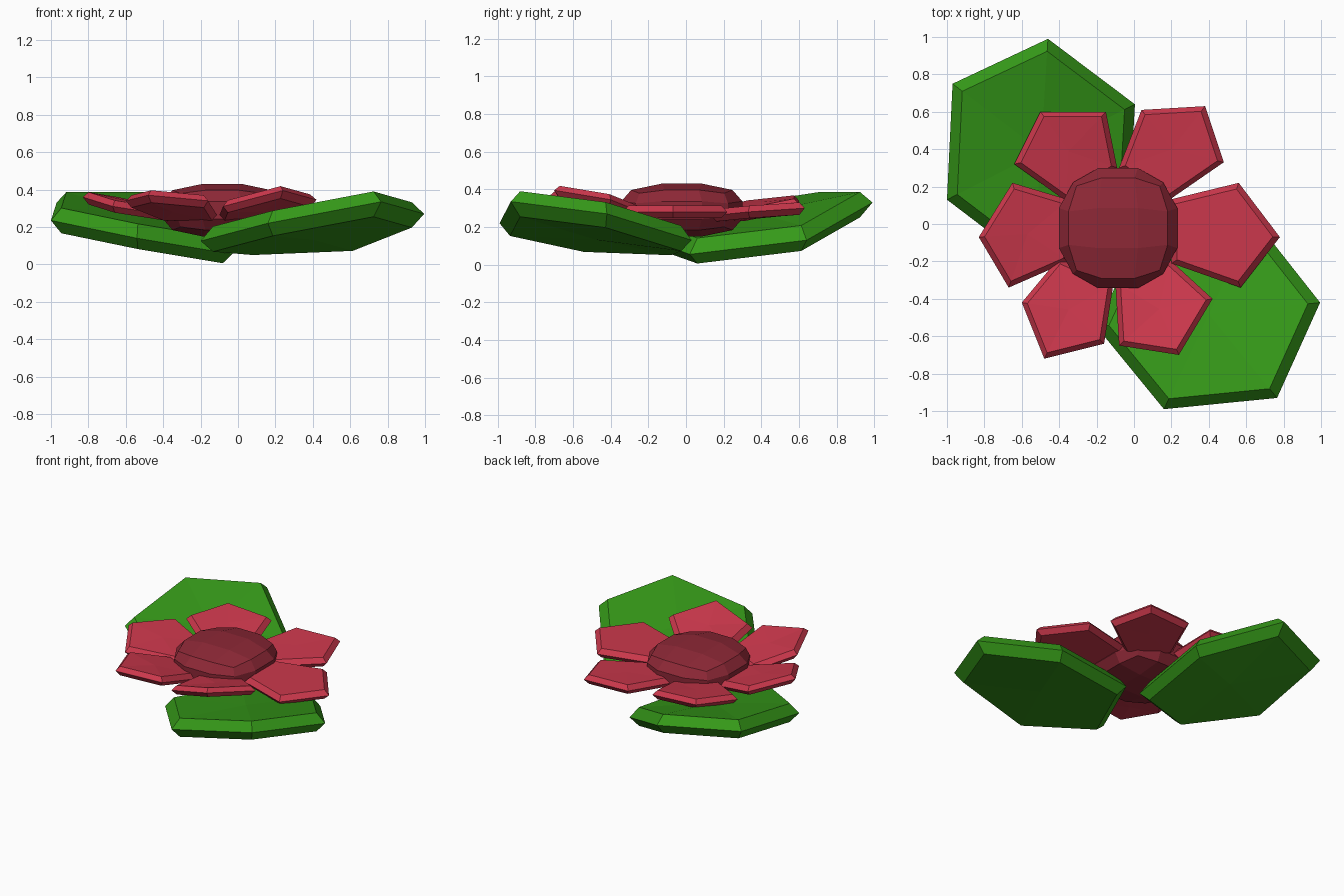
import bpy, bmesh, math
from mathutils import Vector

if "Cube" in bpy.data.objects:
    bpy.data.objects.remove(bpy.data.objects["Cube"])


def material(name, color):
    m = bpy.data.materials.new(name)
    m.diffuse_color = (*color, 1)
    m.use_nodes = True
    m.node_tree.nodes["Principled BSDF"].inputs["Base Color"].default_value = m.diffuse_color
    return m


RED = material("petal_red", (0.60, 0.039, 0.072))
DARK = material("center_red", (0.27, 0.021, 0.037))
GREEN = material("leaf_green", (0.036, 0.32, 0.0095))


def add_object(name, bm, mat):
    bmesh.ops.recalc_face_normals(bm, faces=bm.faces[:])
    me = bpy.data.meshes.new(name)
    bm.to_mesh(me)
    bm.free()
    me.materials.append(mat)
    bpy.context.collection.objects.link(bpy.data.objects.new(name, me))


def blade(name, pts, inset, up, down, mat):
    """Thin polygon plate, widest at mid height, chamfered above and below."""
    pts = [Vector(p) for p in pts]
    c = sum(pts, Vector()) / len(pts)
    shift = lambda k, dz: [c + (p - c) * (1 - k) + Vector((0, 0, dz)) for p in pts]
    bm = bmesh.new()
    rings = [[bm.verts.new(p) for p in r]
             for r in (shift(inset, -down), pts, shift(inset, up))]
    n = len(pts)
    for a, b in zip(rings, rings[1:]):
        for i in range(n):
            j = (i + 1) % n
            bm.faces.new((a[i], a[j], b[j], b[i]))
    bmesh.ops.poke(bm, faces=[bm.faces.new(rings[0]), bm.faces.new(rings[-1])])
    add_object(name, bm, mat)


# Two hexagonal leaves resting on the ground
blade("leaf_back", [(-.46, .99, .33), (-.97, .75, .33), (-1, .13, .235),
                    (-.54, -.22, .14), (-.03, .02, .055), (.005, .64, .13)],
      .11, .07, .065, GREEN)
blade("leaf_front", [(.16, -.99, .22), (.765, -.93, .335), (.995, -.42, .27),
                     (.64, .03, .13), (.04, -.03, .105), (-.20, -.55, .125)],
      .11, .07, .065, GREEN)

# Six pentagonal petals
petals = {
    "right": [(.56, .22, .28), (.78, -.07, .28), (.57, -.34, .28), (.20, -.21, .28), (.19, .13, .28)],
    "back_right": [(.04, .61, .30), (.38, .63, .30), (.48, .33, .28), (.19, .13, .26), (-.08, .30, .27)],
    "back_left": [(-.64, .32, .31), (-.50, .60, .34), (-.15, .60, .32), (-.09, .30, .26), (-.36, .12, .26)],
    "left": [(-.65, .22, .33), (-.83, -.07, .36), (-.67, -.34, .31), (-.35, -.20, .26), (-.35, .13, .26)],
    "front_left": [(-.60, -.42, .34), (-.48, -.72, .37), (-.16, -.64, .34), (-.11, -.32, .26), (-.40, -.18, .26)],
    "front_right": [(-.08, -.65, .31), (.24, -.70, .395), (.42, -.40, .345), (.19, -.19, .26), (-.10, -.31, .26)],
}
for side, pts in petals.items():
    blade("petal_" + side, pts, .12, .033, .033, RED)

# Flower centre: cube split 3 x 3 per side, rounded to a sphere and flattened
bm = bmesh.new()
bmesh.ops.create_cube(bm, size=2)
bmesh.ops.subdivide_edges(bm, edges=bm.edges[:], cuts=2, use_grid_fill=True)
for v in bm.verts:
    d = v.co.normalized()
    rim = 1.1 if 0.5 < abs(d.z) < 0.8 else 1.0
    v.co = (-.085 + .35 * rim * d.x, -.022 + .355 * rim * d.y, .29 + .155 * d.z)
add_object("flower_center", bm, DARK)
